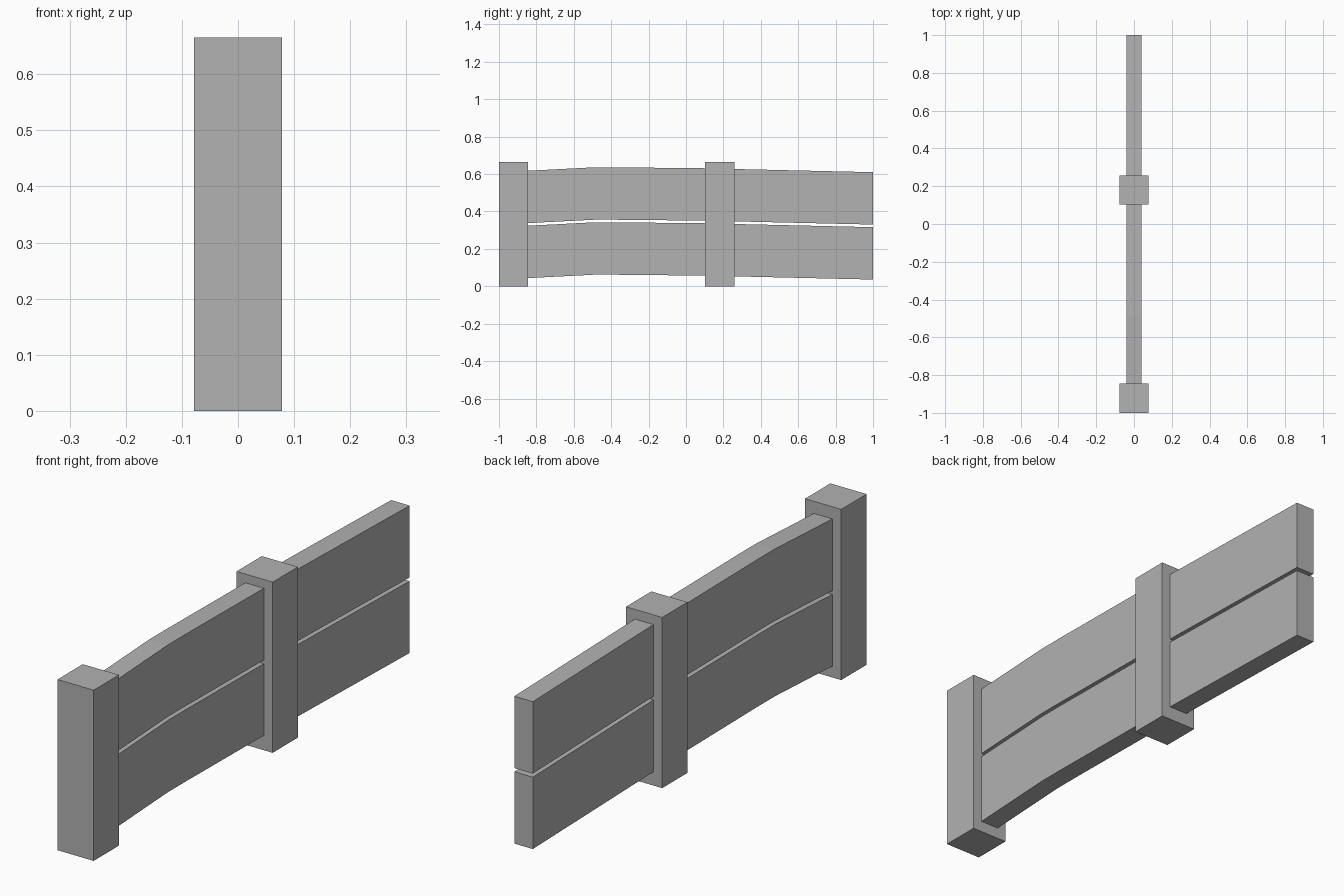
import bpy
import bmesh

cube = bpy.data.objects.get("Cube")
if cube:
    bpy.data.objects.remove(cube, do_unlink=True)

# Single grey finish
grey = bpy.data.materials.new("plain_grey")
grey.use_nodes = True
colour = (0.445, 0.445, 0.445, 1)
grey.diffuse_color = colour
grey.node_tree.nodes["Principled BSDF"].inputs["Base Color"].default_value = colour


def extrude_profile(name, outline, half_width):
    """Extrude a closed (y, z) outline across x."""
    bm = bmesh.new()
    face = bm.faces.new([bm.verts.new((-half_width, y, z)) for y, z in outline])
    side = bmesh.ops.extrude_face_region(bm, geom=[face])
    moved = [v for v in side["geom"] if isinstance(v, bmesh.types.BMVert)]
    bmesh.ops.translate(bm, verts=moved, vec=(2 * half_width, 0, 0))
    bmesh.ops.recalc_face_normals(bm, faces=bm.faces)
    mesh = bpy.data.meshes.new(name)
    bm.to_mesh(mesh)
    bm.free()
    mesh.materials.append(grey)
    obj = bpy.data.objects.new(name, mesh)
    bpy.context.collection.objects.link(obj)
    return obj


# Square posts
POST = 0.078
HEIGHT = 0.665
for name, y in (("front_post", -0.922), ("middle_post", 0.18)):
    a, b = y - POST, y + POST
    extrude_profile(name, [(a, 0), (b, 0), (b, HEIGHT), (a, HEIGHT)], POST)

# Gently bowed planks, sharing one curve along their lower edge
bow = [(-0.92, 0.039), (-0.84, 0.044), (-0.49, 0.062), (-0.39, 0.062),
       (0.1, 0.057), (0.26, 0.053), (1.0, 0.036)]
PLANK_HEIGHT = 0.28
for name, lift in (("lower_plank", 0), ("upper_plank", 0.294)):
    bottom = [(y, z + lift) for y, z in bow]
    top = [(y, z + PLANK_HEIGHT) for y, z in reversed(bottom)]
    extrude_profile(name, bottom + top, 0.04)
